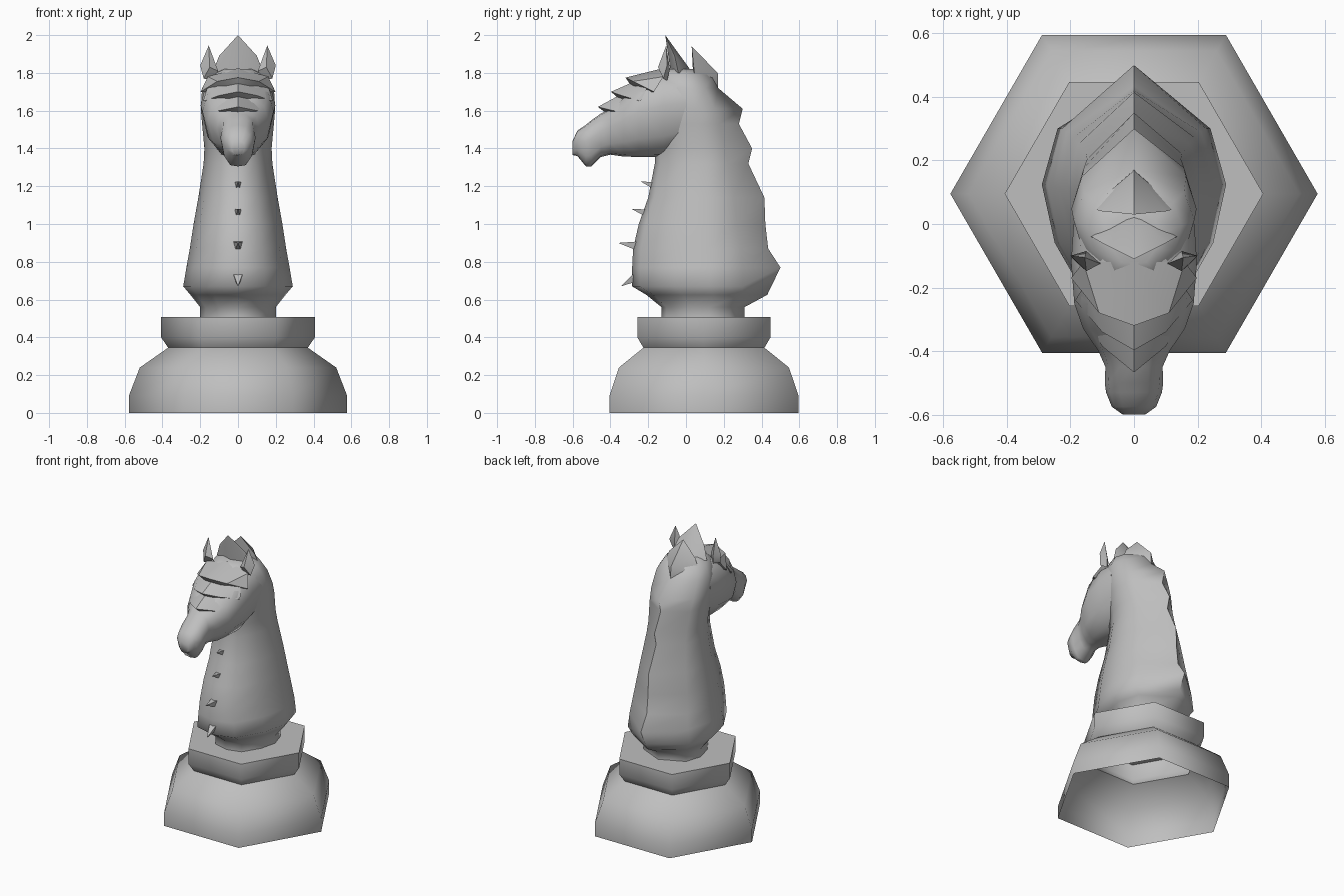
import bpy, bmesh, math
from mathutils import Vector

if "Cube" in bpy.data.objects:
    bpy.data.objects.remove(bpy.data.objects["Cube"])

grey = bpy.data.materials.new("stone_grey")
grey.diffuse_color = (0.52, 0.52, 0.52, 1)
grey.use_nodes = True
grey.node_tree.nodes["Principled BSDF"].inputs["Base Color"].default_value = grey.diffuse_color


def finish(name, bm, angle=60):
    """Turn a bmesh into a smooth-by-angle grey object."""
    bmesh.ops.recalc_face_normals(bm, faces=bm.faces)
    me = bpy.data.meshes.new(name)
    for f in bm.faces:
        f.smooth = True
    bm.to_mesh(me)
    bm.free()
    me.set_sharp_from_angle(angle=math.radians(angle))
    me.materials.append(grey)
    ob = bpy.data.objects.new(name, me)
    bpy.context.collection.objects.link(ob)
    return ob


def loft(name, rings, cap_start=True, cap_end=True, angle=60):
    """Skin a list of closed rings with the same number of points."""
    bm = bmesh.new()
    loops = [[bm.verts.new(p) for p in r] for r in rings]
    n = len(loops[0])
    for a, b in zip(loops, loops[1:]):
        for i in range(n):
            j = (i + 1) % n
            bm.faces.new((a[i], a[j], b[j], b[i]))
    if cap_start:
        bm.faces.new(loops[0])
    if cap_end:
        bm.faces.new(loops[-1])
    return finish(name, bm, angle)


def hull(name, points, mirror=True, angle=35):
    """Convex solid through points, optionally symmetric in x."""
    pts = {tuple(p) for p in points}
    if mirror:
        pts |= {(-x, y, z) for x, y, z in points}
    bm = bmesh.new()
    for p in sorted(pts):
        bm.verts.new(p)
    res = bmesh.ops.convex_hull(bm, input=bm.verts)
    loose = [v for v in bm.verts if not v.link_faces]
    bmesh.ops.delete(bm, geom=loose, context='VERTS')
    return finish(name, bm, angle)


# Hexagonal pedestal, hollow underneath
profile = [(.578, 0), (.578, .09), (.52, .24), (.37, .345), (.407, .40), (.407, .507)]
loft("pedestal", [[(r * math.cos(i * math.pi / 3), .095 + r * math.sin(i * math.pi / 3), z)
                   for i in range(6)] for r, z in profile], cap_start=False, angle=62)

# Neck: height, front y, flank back y, ridge back y, half width
neck = [(.505, -.13, .31, .31, .20), (.56, -.13, .31, .31, .20),
        (.625, -.21, .40, .43, .252), (.67, -.285, .42, .452, .29),
        (.77, -.285, .42, .50, .273), (.87, -.28, .405, .435, .255),
        (1.0, -.25, .375, .42, .235), (1.14, -.20, .345, .415, .21),
        (1.32, -.165, .30, .33, .182), (1.40, -.165, .28, .35, .178),
        (1.53, -.18, .25, .28, .19), (1.61, -.19, .22, .30, .197),
        (1.72, -.19, .16, .17, .19), (1.79, -.18, .12, .15, .15),
        (1.82, -.13, .04, .06, .08)]
half = [(.5, .06), (.86, .32), (1, .58), (.83, .83)]


def neck_ring(z, yf, ys, yb, w):
    right = [(u * w, yf + v * (ys - yf), z) for u, v in half]
    left = [(-x, y, z) for x, y, z in reversed(right)]
    return [(0, yf, z)] + right + [(0, yb, z)] + left


loft("neck", [neck_ring(*s) for s in neck])

# Head and snout: y, top z, bottom z, half width
head = [(.0, 1.80, 1.40, .19), (-.12, 1.81, 1.355, .198), (-.25, 1.755, 1.355, .188),
        (-.33, 1.675, 1.357, .16), (-.40, 1.61, 1.367, .112), (-.45, 1.585, 1.355, .09),
        (-.50, 1.55, 1.305, .092), (-.53, 1.525, 1.305, .088),
        (-.575, 1.495, 1.36, .07), (-.60, 1.44, 1.365, .035)]
section = [(.45, .03), (.82, .24), (1, .6), (.87, .83), (.5, .97)]


def head_ring(y, zt, zb, w):
    right = [(u * w, y, zb + v * (zt - zb)) for u, v in section]
    left = [(-x, yy, z) for x, yy, z in reversed(right)]
    return [(0, y, zb)] + right + [(0, y, zt)] + left


loft("head", [head_ring(*s) for s in head])

# Overlapping pointed forelock layers
hull("lower_forelock", [(0, -.467, 1.62), (.10, -.385, 1.60), (.165, -.28, 1.59),
                        (0, -.30, 1.71), (.16, -.24, 1.66), (0, -.40, 1.57)])
hull("middle_forelock", [(0, -.397, 1.70), (.10, -.34, 1.68), (.185, -.24, 1.65),
                         (0, -.25, 1.765), (.16, -.20, 1.73), (0, -.34, 1.65)])
hull("upper_forelock", [(0, -.32, 1.775), (.11, -.28, 1.755), (.198, -.17, 1.70),
                        (0, -.12, 1.825), (.16, -.12, 1.78), (0, -.27, 1.70)])

# Upright crest teeth on the crown
hull("front_crest", [(0, -.11, 2.0), (.10, -.06, 1.89), (.135, -.04, 1.80),
                     (0, .035, 1.80), (0, -.08, 1.80)])
hull("rear_crest", [(0, .03, 1.94), (.10, .04, 1.84), (.14, .05, 1.75),
                    (0, .168, 1.80), (0, .17, 1.72), (0, .04, 1.75)])

# Ears
for side, s in (("left", -1), ("right", 1)):
    hull(side + "_ear", [(s * x, y, z) for x, y, z in [
        (.155, -.105, 1.945), (.20, -.10, 1.84), (.182, -.12, 1.77), (.14, -.10, 1.76),
        (.105, -.125, 1.81), (.15, -.148, 1.83), (.15, -.085, 1.82)]], mirror=False)

# Row of thorns down the front of the neck
thorns = [((-.155, 1.20), (-.24, 1.225)), ((-.195, 1.055), (-.29, 1.08)),
          ((-.265, .885), (-.36, .90)), ((-.27, .715), (-.345, .67))]
for i, (base, tip) in enumerate(thorns):
    d = Vector((0, tip[0] - base[0], tip[1] - base[1])).normalized()
    up = d.cross(Vector((1, 0, 0)))
    c = Vector((0, *base))
    corners = [c + Vector((a * .024, 0, 0)) + up * b * .022
               for a, b in ((1, 1), (-1, 1), (-.6, -1), (.6, -1))]
    hull(f"thorn_{i + 1}", [tuple(p) for p in corners] + [(0, *tip)], mirror=False)
